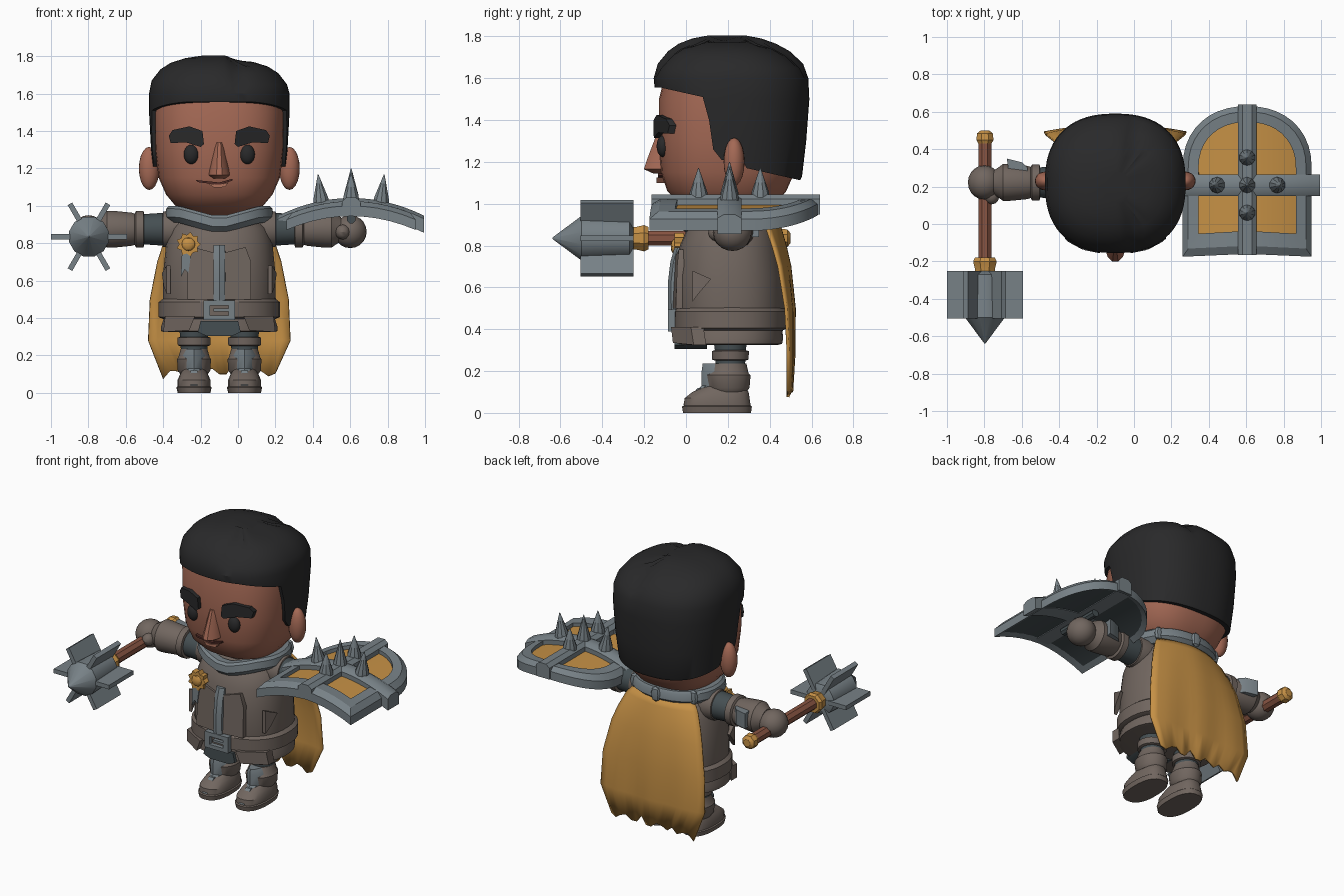
import bpy, bmesh, math
from mathutils import Matrix, Vector

if "Cube" in bpy.data.objects:
    bpy.data.objects.remove(bpy.data.objects["Cube"])

CX = -0.10  # figure's centre line


def material(name, r, g, b):
    m = bpy.data.materials.new(name)
    m.diffuse_color = (r, g, b, 1)
    m.use_nodes = True
    m.node_tree.nodes["Principled BSDF"].inputs["Base Color"].default_value = m.diffuse_color
    return m


SKIN = material("skin", 0.37, 0.14, 0.09)
LIP = material("lip", 0.42, 0.17, 0.11)
HAIR = material("hair_black", 0.022, 0.022, 0.023)
LEATHER = material("leather", 0.165, 0.133, 0.115)
STEEL = material("steel", 0.185, 0.22, 0.24)
SLATE = material("slate_cloth", 0.06, 0.078, 0.085)
GOLD = material("gold", 0.56, 0.28, 0.06)
WOOD = material("wood", 0.25, 0.09, 0.055)
MOUTH = material("mouth", 0.08, 0.025, 0.02)


def finish(name, bm, mat):
    bmesh.ops.recalc_face_normals(bm, faces=bm.faces[:])
    me = bpy.data.meshes.new(name)
    bm.to_mesh(me)
    bm.free()
    me.materials.append(mat)
    ob = bpy.data.objects.new(name, me)
    bpy.context.collection.objects.link(ob)
    return ob


def rings(name, mat, loops, closed=False):
    """Skin a row of equal point loops; cap the ends unless closed."""
    bm = bmesh.new()
    vs = [[bm.verts.new(p) for p in lp] for lp in loops]
    n = len(vs[0])
    for i in range(len(vs) if closed else len(vs) - 1):
        a, b = vs[i], vs[(i + 1) % len(vs)]
        for j in range(n):
            k = (j + 1) % n
            bm.faces.new((a[j], a[k], b[k], b[j]))
    if not closed:
        bm.faces.new(vs[0])
        bm.faces.new(vs[-1])
    return finish(name, bm, mat)


def loft(name, mat, sections, M=Matrix.Translation((CX, 0, 0)), n=2.0, segs=32, closed=False):
    """Sections are (height, half width, front y, back y)."""
    loops = []
    for t, rx, y0, y1 in sections:
        lp = []
        for i in range(segs):
            a = 2 * math.pi * (i + 0.5) / segs
            c, s = math.cos(a), math.sin(a)
            e = 2 / n
            lp.append(M @ Vector((rx * math.copysign(abs(c) ** e, c),
                                  (y0 + y1) / 2 + (y1 - y0) / 2 * math.copysign(abs(s) ** e, s), t)))
        loops.append(lp)
    return rings(name, mat, loops, closed)


def tube(name, mat, profile, M, segs=20):
    return loft(name, mat, [(t, r, -r, r) for t, r in profile], M, segs=segs)


def prism(name, mat, pts, f):
    return rings(name, mat, [[f(p, q, s) for p, q in pts] for s in (0, 1)])


def ball(name, mat, loc, scale, segs=20):
    bm = bmesh.new()
    bmesh.ops.create_uvsphere(bm, u_segments=segs, v_segments=segs // 2, radius=1,
                              matrix=Matrix.Translation(loc) @ Matrix.Diagonal((*scale, 1)))
    return finish(name, bm, mat)


def plate(y0, y1):
    return lambda p, q, s: (CX + p, y1 if s else y0, q)


def face_y(x):
    return 0.185 - 0.315 * max(0, 1 - abs(x / 0.345) ** 2.6) ** (1 / 2.6)


# Head, ears and nose
loft("head", SKIN, [(.95, .12, .08, .36), (.975, .19, .02, .4), (1.0, .235, -.03, .43), (1.06, .285, -.09, .48),
     (1.15, .325, -.12, .52), (1.3, .345, -.13, .53), (1.5, .35, -.13, .53), (1.62, .33, -.1, .5)], n=2.6, segs=40)
loft("nose", SKIN, [(1.145, .035, -.16, 0), (1.165, .058, -.205, 0), (1.21, .05, -.19, 0),
     (1.34, .028, -.14, 0)], segs=12)

# Hair: a full cap, parted on top, cut along the hairline in profile
hair = loft("hair", HAIR, [(1.08, .31, -.1, .53), (1.13, .345, -.12, .555), (1.3, .365, -.14, .575),
            (1.5, .376, -.145, .59), (1.6, .376, -.155, .585), (1.67, .362, -.135, .56), (1.73, .315, -.085, .495),
            (1.765, .26, -.035, .43), (1.79, .18, .03, .36), (1.805, .08, .11, .28)], n=2.4, segs=64)
for v in hair.data.vertices:
    if v.co.z > 1.65:
        v.co.z -= 0.03 * math.exp(-((v.co.x + 0.01) / 0.035) ** 2) + (0.02 if v.co.x > 0.01 else 0)
cutter = prism("hairline_cutter", HAIR, [(-.4, 1.56), (-.12, 1.555), (.08, 1.51), (.11, 1.4), (.13, 1.26), (.17, 1.21),
               (.27, 1.21), (.29, 1.17), (.6, 1.1), (.7, 1.0), (-.4, 1.0)],
               lambda p, q, s: (CX + (1 if s else -1), p, q))
mod = hair.modifiers.new("hairline", 'BOOLEAN')
mod.object, mod.operation, mod.solver = cutter, 'DIFFERENCE', 'EXACT'
bpy.context.view_layer.objects.active = hair
hair.select_set(True)
bpy.ops.object.modifier_apply(modifier=mod.name)
bpy.data.objects.remove(cutter)

for s in (-1, 1):
    ball("ear", SKIN, (CX + s * .375, .23, 1.2), (.055, .05, .115))
    ball("eye", HAIR, (CX + s * .15, face_y(.15) + .005, 1.275), (.04, .03, .052))
    prism("eyebrow", HAIR, [(s * x, z) for x, z in ((.27, 1.375), (.25, 1.405), (.16, 1.425), (.09, 1.4),
          (.082, 1.33), (.1, 1.315), (.18, 1.34), (.26, 1.335))],
          lambda p, q, k: (CX + p, face_y(p) + (.04 if k else -.028), q))

# Mouth and lower lip
prism("mouth_line", MOUTH, [(-.125, 1.138), (0, 1.125), (.07, 1.145), (.07, 1.135), (0, 1.112), (-.115, 1.127)],
      lambda p, q, k: (CX + p, face_y(p) + (.03 if k else -.005), q))
prism("lower_lip", LIP, [(-.06, 1.12), (0, 1.113), (.05, 1.125), (.03, 1.1), (-.03, 1.098)],
      lambda p, q, k: (CX + p, face_y(p) + (.04 if k else -.012), q))

# Coat, skirt, belt and collar
loft("coat", LEATHER, [(.36, .29, -.03, .46), (.5, .303, -.05, .475), (.65, .3, -.052, .468), (.8, .285, -.03, .445),
     (.88, .26, .005, .42), (.95, .2, .06, .38)], n=2.3, segs=36)
loft("coat_skirt", LEATHER, [(.325, .29, -.02, .44), (.33, .312, -.045, .46), (.355, .312, -.045, .465),
     (.42, .29, -.04, .46)], n=2.3, segs=36)
loft("belt", LEATHER, [(.395, .3, -.04, .465), (.405, .325, -.058, .485), (.485, .325, -.058, .488),
     (.505, .3, -.045, .47)], n=2.3, segs=36)
collar = loft("collar", STEEL, [(.91, .26, 0, .43), (.94, .29, -.035, .465), (.985, .285, -.03, .46), (1.0, .27, -.015, .45),
              (1.0, .235, .03, .41), (.92, .2, .06, .37)], n=2.2, segs=28, closed=True)
for v in collar.data.vertices:  # front dips to a point
    if v.co.y < .2:
        v.co.z -= .06 * max(0, 1 - abs(v.co.x - CX) / .22)
for a in (-50, 0, 50):  # collar loops at the back
    r = math.radians(a)
    ball("collar_loop", STEEL, (CX + .28 * math.sin(r), .215 + .245 * math.cos(r), .96), (.035, .02, .05), 8)
prism("front_gap", SLATE, [(-.1, .385), (.1, .385), (.115, .325), (.07, .305), (-.07, .305), (-.115, .325)], plate(-.055, .1))
for s in (-1, 1):  # skirt flaps and chest panels
    prism("skirt_flap", LEATHER, [(s * x, z) for x, z in ((.13, .41), (.29, .41), (.3, .325), (.16, .335))],
          lambda p, q, k: (CX + p, .215 - .3 * (1 - abs(p / .35) ** 2.3) ** .43 + (.06 if k else 0), q))
    prism("chest_panel", LEATHER, [(s * x, z) for x, z in ((.03, .5), (.17, .5), (.17, .7), (.14, .78), (.03, .75))],
          lambda p, q, k: (CX + p, (.02 if k else -.066) + max(0, q - .65) * .13 + abs(p) * .1, q))
    prism("pocket_flap", LEATHER, [(.03, .68), (.12, .64), (.06, .57), (.03, .53)],
          lambda p, q, k: (CX + s * (.26 if k else .307 - max(0, .08 - p) * .5), p, q))
rings("front_strip", STEEL, [[(CX + x, y + d, z) for x, d in ((-.034, .03), (-.03, 0), (0, -.015), (.03, 0), (.034, .03))]
      for z, y in ((.49, -.07), (.62, -.072), (.72, -.06), (.79, -.04))])
buckle_out = [(-.085, .39), (.085, .39), (.085, .495), (-.085, .495)]
buckle_in = [(-.05, .415), (.05, .415), (.05, .468), (-.05, .468)]
rings("buckle", STEEL, [[(CX + o[0], -.085, o[1]), (CX + i[0], -.085, i[1]), (CX + i[0], -.045, i[1]),
      (CX + o[0], -.045, o[1])] for o, i in zip(buckle_out, buckle_in)], closed=True)
prism("buckle_pin", STEEL, [(-.03, .435), (.05, .435), (.05, .45), (-.03, .45)], plate(-.08, -.05))

# Badge and ribbon
star = [(-.165 + r * math.cos(i * math.pi / 9), .795 + r * math.sin(i * math.pi / 9))
        for i in range(18) for r in ((.066, .05)[i % 2],)]
prism("badge", GOLD, star, plate(-.055, -.01))
ball("badge_dome", GOLD, (CX - .165, -.055, .795), (.036, .018, .036), 12)
prism("ribbon", STEEL, [(-.2, .75), (-.15, .75), (-.165, .64), (-.185, .66), (-.205, .62)], plate(-.05, -.02))

# Arms, reaching out to both sides
for s in (-1, 1):
    M = Matrix(((0, 0, s, CX), (0, 1, 0, .222), (1, 0, 0, .875), (0, 0, 0, 1)))
    tube("sleeve", SLATE, [(.18, .085), (.28, .09), (.43, .08)], M)
    tube("shoulder", LEATHER, [(.17, .1), (.25, .105), (.3, .095), (.31, .07)], M)
    tube("cuff", LEATHER, [(.40, .075), (.405, .098), (.445, .098), (.455, .08)], M)
    tube("bracer", LEATHER, [(.445, .082), (.47, .09), (.57, .1), (.6, .1), (.62, .085), (.65, .065)], M)
    prism("bracer_plate", STEEL, [(.47, .3), (.5, .33), (.58, .35), (.57, .28), (.47, .27)],
          lambda p, q, k: (CX + s * p, q, .94 if k else .84))
    ball("hand", LEATHER, (CX + s * .7, .222, .862), (.088, .092, .088))
    ball("thumb", LEATHER, (CX + s * .66, .15, .86), (.04, .045, .04), 12)

# Legs and boots
for s in (-1, 1):
    x = CX + s * .135
    M = Matrix.Translation((x, 0, 0))
    P = Matrix.Translation((x, .212, 0))
    tube("leg", SLATE, [(.2, .07), (.3, .075), (.42, .09)], P)
    tube("knee_band", LEATHER, [(.25, .075), (.255, .088), (.295, .09), (.3, .075)], P)
    loft("boot_shaft", LEATHER, [(.1, .075, .12, .29), (.12, .088, .1, .305), (.18, .092, .09, .31),
         (.19, .085, .1, .3), (.235, .072, .13, .29)], M, segs=20)
    loft("boot_foot", LEATHER, [(0, .088, -.015, .312), (.03, .095, -.02, .316), (.035, .088, -.012, .31),
         (.07, .088, -.008, .305), (.1, .075, .03, .3), (.13, .06, .1, .28)], M, n=2.5, segs=24)
    rings("shin_plate", STEEL, [[(x + a * w, y + d, z) for a, d in ((-1, .05), (-.6, .01), (0, -.01), (.6, .01), (1, .05))]
          for z, y, w in ((.1, .05, .03), (.13, .085, .055), (.2, .085, .06), (.235, .09, .04))])
    prism("boot_strap", STEEL, [(-.018, .04), (.018, .04), (.018, .12), (-.018, .12)],
          lambda p, q, k: (x + p, (.15 if k else -.015) + max(0, q - .04) * .9, q))

# Mace pointing forward
F = Matrix.Translation((-.797, 0, .835)) @ Matrix.Rotation(math.pi / 2, 4, 'X')
tube("mace_shaft", WOOD, [(-.43, .038), (.22, .038)], F, 8)
tube("mace_pommel", GOLD, [(-.5, .025), (-.485, .045), (-.45, .05), (-.425, .035), (-.405, .035)], F, 8)
tube("mace_socket", GOLD, [(.18, .058), (.2, .068), (.24, .058), (.26, .058)], F, 8)
tube("mace_head", STEEL, [(.25, .06), (.27, .1), (.5, .11), (.638, .004)], F, 12)
for i in range(6):
    R = F @ Matrix.Rotation(i * math.pi / 3, 4, 'Z')
    prism("mace_flange", STEEL, [(.03, .25), (.203, .25), (.203, .505), (.03, .505)],
          lambda p, q, k: R @ Vector((p, .014 if k else -.014, q)))

# Shield, lying flat and arched across its width
SX = .605


def bend(x, y, z):
    return (SX + x, y, z - .62 * x * x)


def arch(x, d):
    w = .345 - d
    return .3 + (.33 - d) * max(0, 1 - abs(x / w) ** 2.2) ** (1 / 2.2)


def shield_sheet(name, mat, d, z0, z1):
    xs = [(.345 - d) * math.sin(math.pi * i / 24) for i in range(-12, 13)]
    rings(name, mat, [[bend(x, -.15 + d, z0), bend(x, arch(x, d), z0), bend(x, arch(x, d), z1),
                       bend(x, -.15 + d, z1)] for x in xs])


def outline(d):
    w = .345 - d
    low = [(w * i / 5, -.16 + d * 1.45 - .015 * abs(i / 5)) for i in range(-5, 6)]
    top = [(w * math.cos(math.pi * i / 20), arch(w * math.cos(math.pi * i / 20), d)) for i in range(21)]
    return low + [(w, .05), (w, .2)] + top + [(-w, .2), (-w, .05)]


shield_sheet("shield_back", SLATE, .02, .955, .985)
shield_sheet("shield_panel", GOLD, .06, .98, .995)
rings("shield_rim", STEEL, [[bend(*a, .945), bend(*a, 1.0), bend(*b, 1.025), bend(*c, 1.02), bend(*c, .975)]
      for a, b, c in zip(outline(0), outline(.03), outline(.085))], closed=True)
rings("shield_crossbar", STEEL, [[bend(x, .15, .95), bend(x, .15, 1.025), bend(x, .18, 1.042), bend(x, .235, 1.042),
      bend(x, .265, 1.025), bend(x, .265, .95)] for x in [.39 * i / 8 for i in range(-8, 9)]])
rings("shield_upright", STEEL, [[bend(x, y, z) for x, z in ((-.05, .95), (-.05, 1.025), (-.025, 1.045), (.025, 1.045),
      (.05, 1.025), (.05, .95))] for y in (-.165, .64)])
for dx, y, h in ((0, .208, .165), (-.16, .208, .15), (.16, .208, .15), (0, .355, .135), (0, .06, .135)):
    S = Matrix.Translation(bend(dx, y, 1.035)) @ Matrix.Rotation(dx * .7, 4, 'Y')
    tube("shield_spike", STEEL, [(-.02, .045), (.02, .042), (h, .002)], S, 10)
tube("shield_handle", SLATE, [(-.3, .025), (.3, .025)],
     Matrix.Translation((SX, .21, .93)) @ Matrix.Rotation(math.pi / 2, 4, 'X') @ Matrix.Diagonal((1, 1, .5, 1)), 8)

# Cape with a ragged hem
rows = [(.93, .22, .43), (.88, .26, .45), (.79, .3, .475), (.7, .33, .495), (.5, .37, .515), (.28, .38, .512), (.1, .3, .5)]
bm = bmesh.new()
grid = []
for z, w, y in rows:
    line = []
    for i in range(17):
        u = i / 8 - 1
        hem = (.03 * (i % 3 == 1) + .02 * (i % 4 == 2) - .025 * abs(u) ** 6) if z == .1 else 0
        line.append(bm.verts.new((CX + u * w, y - .07 * u * u * z + .006 * math.cos(u * 9) * (1 - z), z + hem)))
    grid.append(line)
for a, b in zip(grid, grid[1:]):
    for i in range(16):
        bm.faces.new((a[i], a[i + 1], b[i + 1], b[i]))
cape = finish("cape", bm, GOLD)
sol = cape.modifiers.new("thickness", 'SOLIDIFY')
sol.thickness, sol.offset = .014, 0

# Smooth shading with crisp edges
for ob in bpy.context.scene.objects:
    ob.select_set(True)
bpy.context.view_layer.objects.active = hair
bpy.ops.object.shade_smooth_by_angle(angle=math.radians(32))
